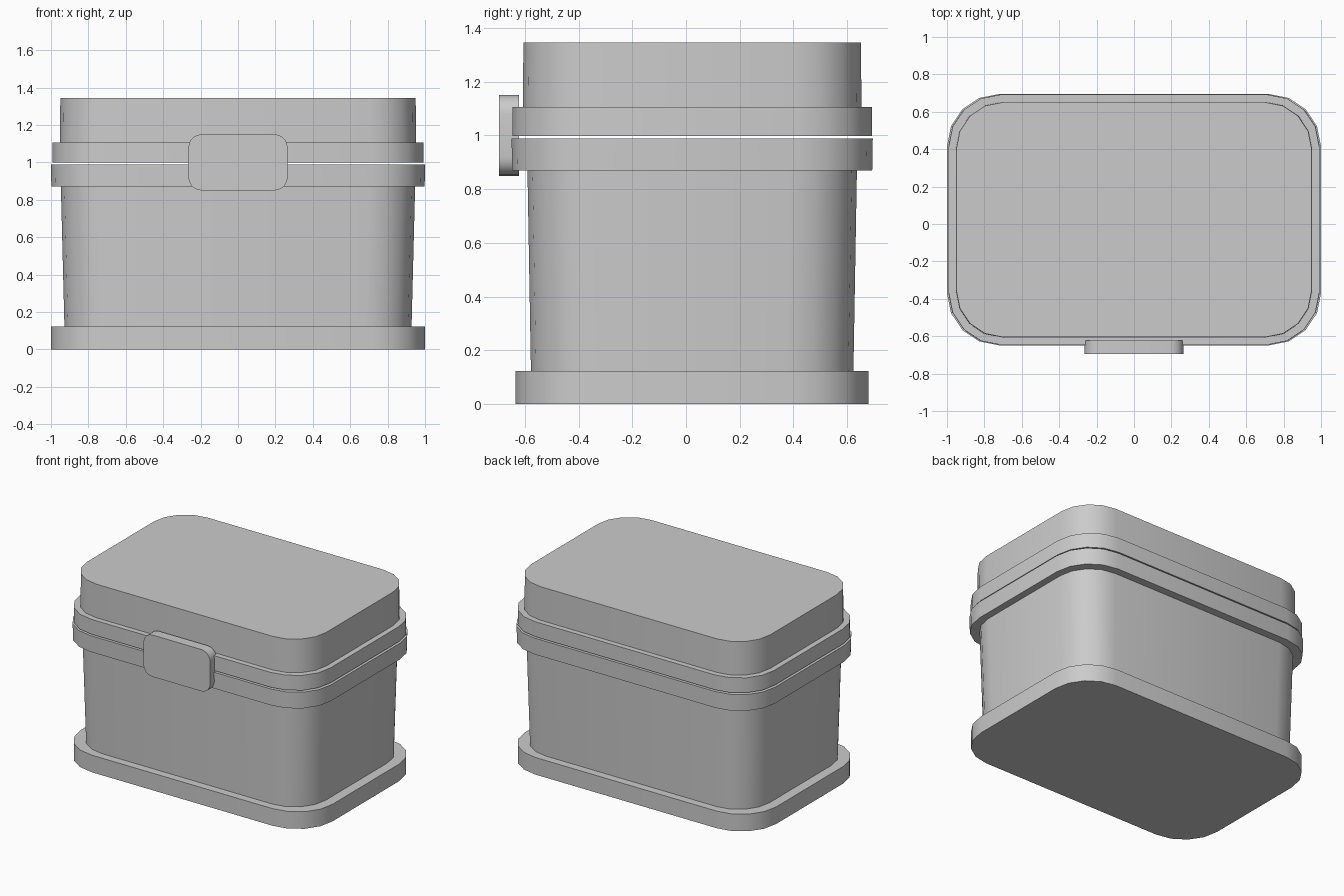
import bpy, bmesh, math

cube = bpy.data.objects.get("Cube")
if cube:
    bpy.data.objects.remove(cube, do_unlink=True)

grey = bpy.data.materials.new("plain grey")
grey.use_nodes = True
colour = (0.6, 0.6, 0.6, 1)
grey.diffuse_color = colour
grey.node_tree.nodes["Principled BSDF"].inputs["Base Color"].default_value = colour


def rounded_outline(half_w, half_d, radius, steps):
    """Counter-clockwise rounded rectangle centred on the origin."""
    points = []
    for corner, (sx, sy) in enumerate([(1, 1), (-1, 1), (-1, -1), (1, -1)]):
        for i in range(steps + 1):
            a = math.pi / 2 * (corner + i / steps)
            points.append((sx * (half_w - radius) + radius * math.cos(a),
                           sy * (half_d - radius) + radius * math.sin(a)))
    return points


def loft(name, rings):
    """Closed solid through a list of matching rings of 3D points."""
    bm = bmesh.new()
    loops = [[bm.verts.new(p) for p in ring] for ring in rings]
    n = len(loops[0])
    for low, high in zip(loops, loops[1:]):
        for i in range(n):
            j = (i + 1) % n
            bm.faces.new((low[i], low[j], high[j], high[i]))
    bm.faces.new(loops[0][::-1])
    bm.faces.new(loops[-1])
    bmesh.ops.recalc_face_normals(bm, faces=bm.faces)
    mesh = bpy.data.meshes.new(name)
    bm.to_mesh(mesh)
    bm.free()
    mesh.materials.append(grey)
    obj = bpy.data.objects.new(name, mesh)
    bpy.context.collection.objects.link(obj)
    bpy.ops.object.select_all(action="DESELECT")
    bpy.context.view_layer.objects.active = obj
    obj.select_set(True)
    bpy.ops.object.shade_smooth_by_angle(angle=math.radians(40))
    return obj


CENTRE_Y = 0.023


def tier(name, z0, z1, bottom, top, radius):
    """One storey of the box; bottom and top are (half width, half depth)."""
    loft(name, [[(x, y + CENTRE_Y, z) for x, y in rounded_outline(*size, radius, 4)]
                for z, size in ((z0, bottom), (z1, top))])


# Box storeys, from the floor up
tier("base_plinth", 0, 0.123, (1, 0.657), (1, 0.657), 0.28)
tier("box_body", 0.123, 0.87, (0.928, 0.6), (0.947, 0.613), 0.25)
tier("body_rim", 0.87, 0.988, (0.998, 0.67), (1, 0.672), 0.28)
tier("lid_rim", 0.998, 1.105, (0.993, 0.669), (0.991, 0.669), 0.28)
tier("lid", 1.105, 1.345, (0.952, 0.63), (0.95, 0.628), 0.25)

# Front clasp, a rounded plate bridging both rims
loft("clasp", [[(x, y, z + 1.0) for x, z in rounded_outline(0.265, 0.15, 0.07, 5)]
               for y in (-0.695, -0.622)])
